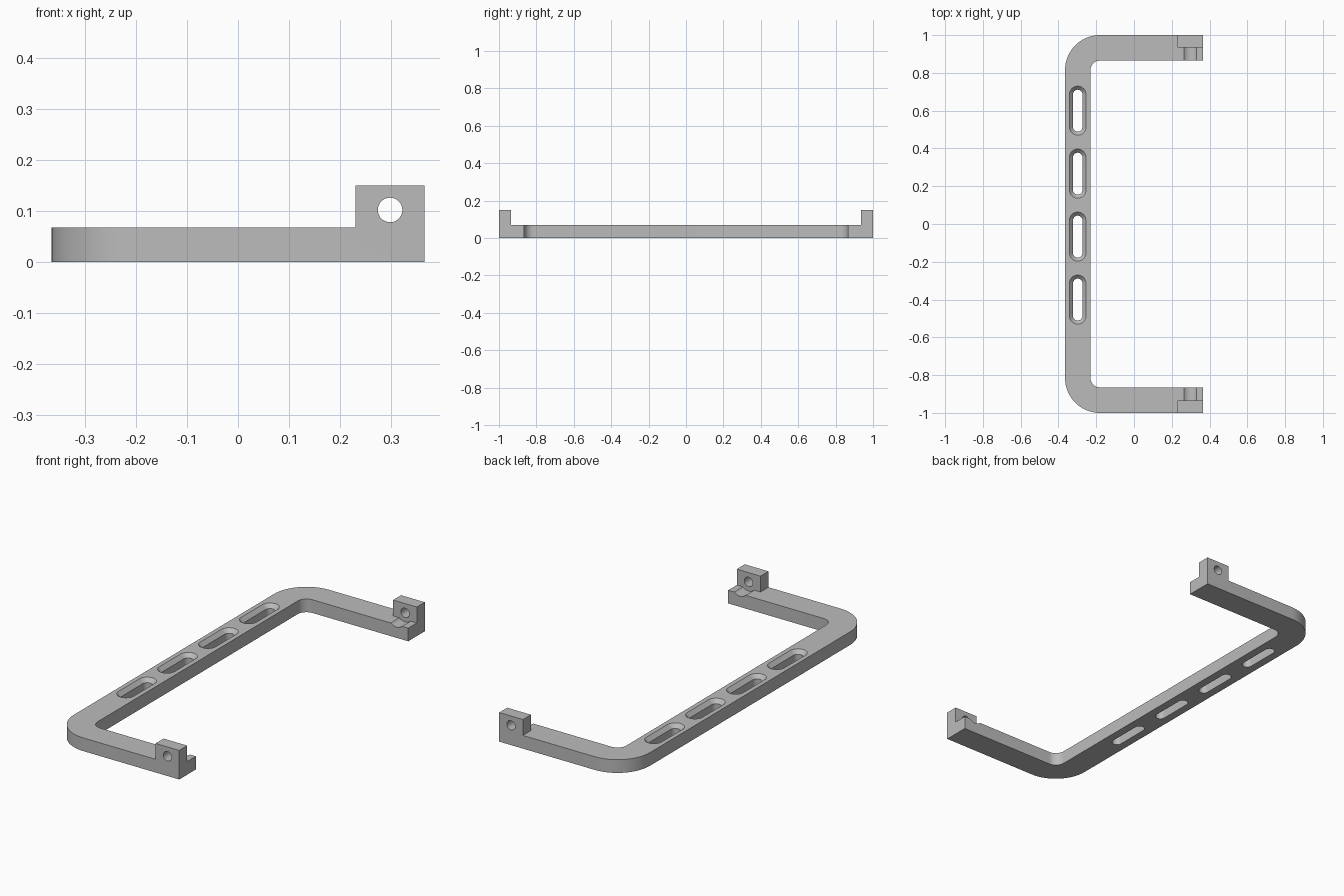
import bpy
import bmesh
import math
from mathutils import Matrix

if "Cube" in bpy.data.objects:
    bpy.data.objects.remove(bpy.data.objects["Cube"], do_unlink=True)

BAR_TOP, TAB_TOP = 0.068, 0.15
X_END, WIDTH = 0.365, 0.135
TAB_X, TAB_Y = 0.23, 0.935
OUTER_R, INNER_R = 0.185, 0.05
HOLE_X, HOLE_Z = 0.298, 0.102


def make_object(name, bm):
    bmesh.ops.recalc_face_normals(bm, faces=bm.faces)
    mesh = bpy.data.meshes.new(name)
    bm.to_mesh(mesh)
    bm.free()
    obj = bpy.data.objects.new(name, mesh)
    bpy.context.collection.objects.link(obj)
    return obj


def loft(name, rings):
    """Skin a stack of equal-length closed rings and cap both ends."""
    bm = bmesh.new()
    loops = [[bm.verts.new(p) for p in ring] for ring in rings]
    n = len(loops[0])
    for low, high in zip(loops, loops[1:]):
        for i in range(n):
            j = (i + 1) % n
            bm.faces.new((low[i], low[j], high[j], high[i]))
    bm.faces.new(loops[0])
    bm.faces.new(loops[-1])
    return make_object(name, bm)


def prism(name, outline, z0, z1):
    return loft(name, [[(x, y, z) for x, y in outline] for z in (z0, z1)])


def arc(cx, cy, r, start, end, steps=16):
    angles = [math.radians(start + (end - start) * i / steps) for i in range(steps + 1)]
    return [(cx + r * math.cos(a), cy + r * math.sin(a)) for a in angles]


def mirrored(half):
    """Close a half outline by reflecting it across y = 0."""
    return half + [(x, -y) for x, y in reversed(half)]


def stadium(cx, cy, r, half, z):
    ends = arc(cx, cy + half, r, 0, 180) + arc(cx, cy - half, r, 180, 360)
    return [(x, y, z) for x, y in ends]


def cylinder_y(name, r, y0, y1):
    bm = bmesh.new()
    place = Matrix.Translation((HOLE_X, (y0 + y1) / 2, HOLE_Z)) @ Matrix.Rotation(math.pi / 2, 4, "X")
    bmesh.ops.create_cone(bm, cap_ends=True, segments=48, radius1=r, radius2=r,
                          depth=y1 - y0, matrix=place)
    return make_object(name, bm)


def cut(target, cutter):
    cutter.hide_render = True
    mod = target.modifiers.new("cut", "BOOLEAN")
    mod.operation = "DIFFERENCE"
    mod.solver = "EXACT"
    mod.object = cutter
    bpy.context.view_layer.objects.active = target
    bpy.ops.object.modifier_apply(modifier=mod.name)
    bpy.data.objects.remove(cutter, do_unlink=True)


# U-shaped bracket blank with rounded corners, as tall as the end tabs
inner_x, inner_y = -X_END + WIDTH, 1 - WIDTH
half_outline = (arc(inner_x + INNER_R, inner_y - INNER_R, INNER_R, 180, 90)
                + [(X_END, inner_y), (X_END, 1)]
                + arc(-X_END + OUTER_R, 1 - OUTER_R, OUTER_R, 90, 180))
# Inner edge runs first, so the mirrored half closes along the outer edge
bracket = prism("mounting_bracket", mirrored(half_outline), 0, TAB_TOP)

# Lower everything except the two end tabs
relief = mirrored([(1, TAB_Y), (TAB_X, TAB_Y), (TAB_X, 2), (-1, 2)])
cut(bracket, prism("relief_cutter", relief, BAR_TOP, 1))

# Four countersunk slots along the long bar
for i in range(4):
    y = 0.6 - i / 3
    levels = [(-0.1, 0.025), (BAR_TOP - 0.02, 0.025), (BAR_TOP, 0.044), (0.1, 0.044)]
    cut(bracket, loft("slot_cutter", [stadium(-0.298, y, r, 0.086, z) for z, r in levels]))

# Screw hole through each tab, and a shallow groove for the screw head
for side in (-1, 1):
    cut(bracket, cylinder_y("hole_cutter", 0.024, *sorted((side * 0.9, side * 1.1))))
    cut(bracket, cylinder_y("groove_cutter", 0.047, *sorted((side * 0.8, side * TAB_Y))))

# Plain grey finish
grey = bpy.data.materials.new("plain_grey")
grey.use_nodes = True
colour = (0.5, 0.5, 0.5, 1)
grey.diffuse_color = colour
grey.node_tree.nodes["Principled BSDF"].inputs["Base Color"].default_value = colour
bracket.data.materials.clear()
bracket.data.materials.append(grey)

bpy.ops.object.select_all(action="DESELECT")
bracket.select_set(True)
bpy.context.view_layer.objects.active = bracket
bpy.ops.object.shade_smooth_by_angle(angle=math.radians(30))
